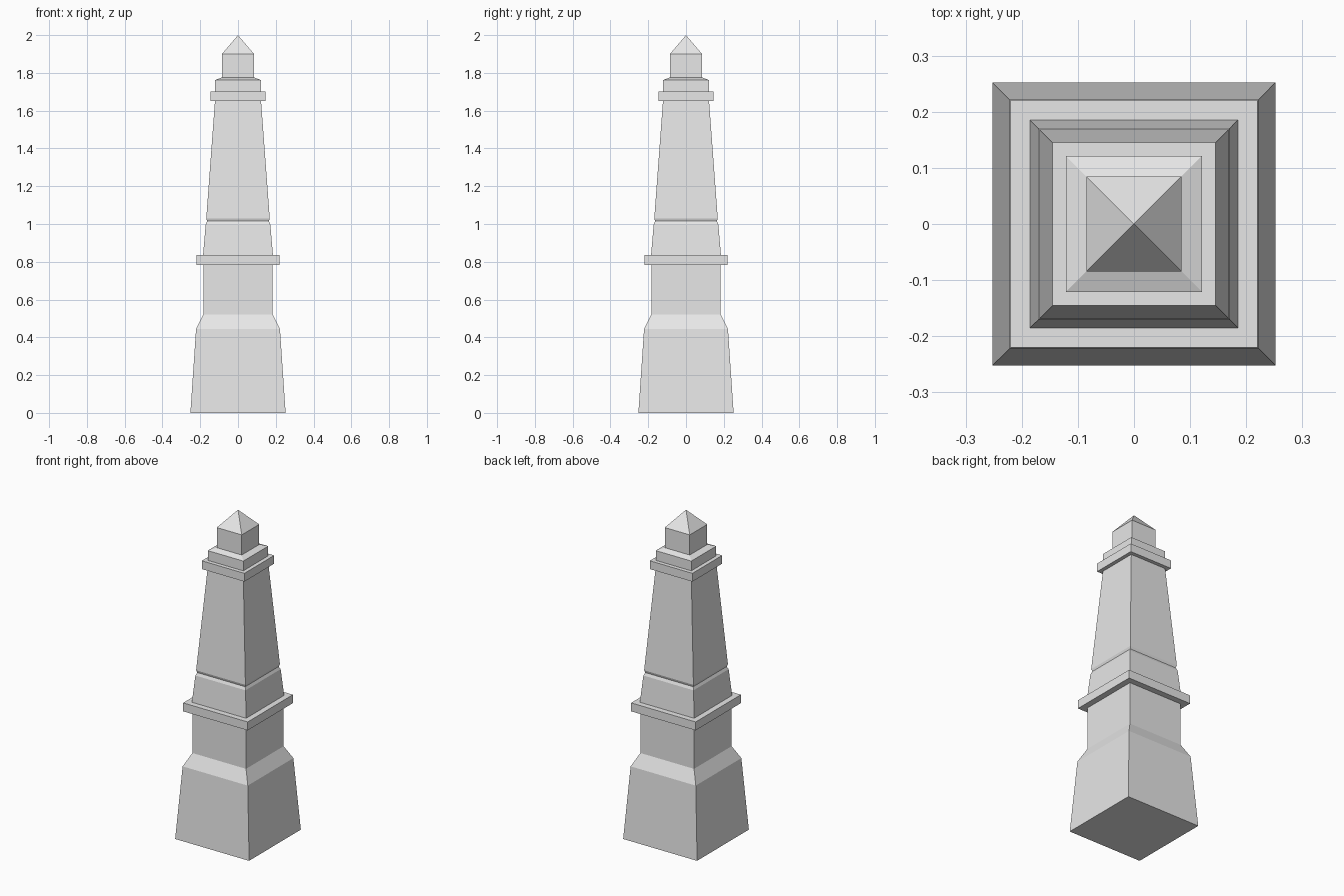
import bpy
import bmesh

cube = bpy.data.objects.get("Cube")
if cube:
    bpy.data.objects.remove(cube, do_unlink=True)

stone = bpy.data.materials.new("grey_stone")
stone.use_nodes = True
stone.diffuse_color = (0.8, 0.8, 0.8, 1)
stone.node_tree.nodes["Principled BSDF"].inputs["Base Color"].default_value = (0.8, 0.8, 0.8, 1)

CORNERS = ((-1, -1), (1, -1), (1, 1), (-1, 1))


def square_tier(name, profile):
    """Loft square rings through (half width, height) pairs; zero width is a point."""
    bm = bmesh.new()
    rings = []
    for half, z in profile:
        if half == 0:
            rings.append([bm.verts.new((0, 0, z))] * 4)
        else:
            rings.append([bm.verts.new((sx * half, sy * half, z)) for sx, sy in CORNERS])
    for low, high in zip(rings, rings[1:]):
        for i in range(4):
            j = (i + 1) % 4
            loop = [low[i], low[j], high[j], high[i]]
            bm.faces.new(list(dict.fromkeys(loop)))
    bm.faces.new(rings[0][::-1])
    if profile[-1][0] > 0:
        bm.faces.new(rings[-1])
    mesh = bpy.data.meshes.new(name)
    bm.to_mesh(mesh)
    bm.free()
    mesh.materials.append(stone)
    obj = bpy.data.objects.new(name, mesh)
    bpy.context.collection.objects.link(obj)
    return obj


# Battered base with sloping shoulder and straight neck
square_tier("base", [(0.252, 0), (0.222, 0.444), (0.183, 0.522), (0.183, 0.783)])
# Projecting band above the base
square_tier("lower_collar", [(0.22, 0.783), (0.22, 0.835)])
# Tapered shaft with a shallow groove
square_tier("shaft", [(0.185, 0.835), (0.171, 0.998), (0.163, 1.015),
                      (0.168, 1.03), (0.122, 1.651)])
# Projecting band below the top
square_tier("upper_collar", [(0.145, 1.651), (0.145, 1.702)])
# Plinth with a sloping top
square_tier("cap_plinth", [(0.121, 1.702), (0.121, 1.762), (0.085, 1.776)])
# Pointed finial block
square_tier("finial", [(0.085, 1.776), (0.085, 1.9), (0, 2.0)])
